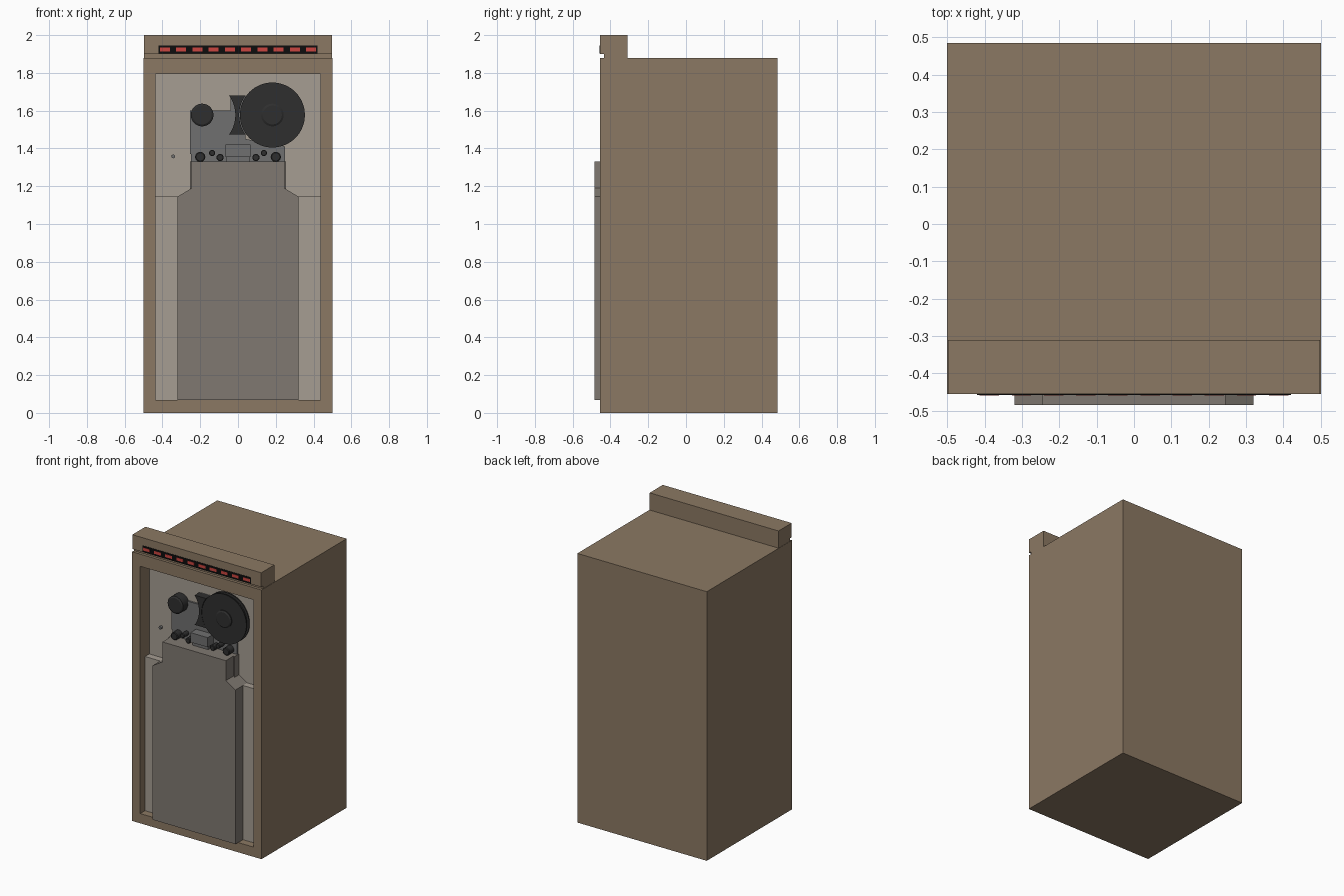
import bpy, bmesh, math
from mathutils import Matrix

if "Cube" in bpy.data.objects:
    bpy.data.objects.remove(bpy.data.objects["Cube"])


def mat(name, r, g, b):
    m = bpy.data.materials.new(name)
    m.diffuse_color = (r, g, b, 1)
    m.use_nodes = True
    m.node_tree.nodes["Principled BSDF"].inputs["Base Color"].default_value = m.diffuse_color
    return m


BROWN = mat("brown", 0.26, 0.19, 0.125)
PALE = mat("pale", 0.38, 0.34, 0.29)
GREY = mat("warm_grey", 0.215, 0.19, 0.165)
PLATE = mat("plate_grey", 0.16, 0.16, 0.16)
DARK = mat("dark", 0.028, 0.028, 0.028)
BLACK = mat("black", 0.004, 0.004, 0.004)
RED = mat("red", 0.6, 0.06, 0.05)


def finish(name, bm, material, smooth=False):
    bmesh.ops.recalc_face_normals(bm, faces=bm.faces)
    me = bpy.data.meshes.new(name)
    bm.to_mesh(me)
    bm.free()
    ob = bpy.data.objects.new(name, me)
    bpy.context.collection.objects.link(ob)
    me.materials.append(material)
    if smooth:
        bpy.ops.object.select_all(action='DESELECT')
        ob.select_set(True)
        bpy.context.view_layer.objects.active = ob
        bpy.ops.object.shade_smooth_by_angle(angle=math.radians(30))
    return ob


def prism(name, pts, y0, y1, material):
    """Extrude an (x, z) outline from y0 to y1."""
    bm = bmesh.new()
    f = bm.faces.new([bm.verts.new((x, y0, z)) for x, z in pts])
    r = bmesh.ops.extrude_face_region(bm, geom=[f])
    for v in r["geom"]:
        if isinstance(v, bmesh.types.BMVert):
            v.co.y = y1
    return finish(name, bm, material)


def box(name, x0, x1, y0, y1, z0, z1, material):
    return prism(name, [(x0, z0), (x1, z0), (x1, z1), (x0, z1)], y0, y1, material)


def lathe(name, x, z, profile, material, n=48):
    """Spin a (radius, y) profile about a front-to-back axis at (x, z)."""
    bm = bmesh.new()
    rings = [[bm.verts.new((x + r * math.cos(2 * math.pi * i / n), y,
                            z + r * math.sin(2 * math.pi * i / n)))
              for i in range(n)] for r, y in profile]
    for a, b in zip(rings, rings[1:]):
        for i in range(n):
            j = (i + 1) % n
            bm.faces.new((a[i], a[j], b[j], b[i]))
    bm.faces.new(rings[0])
    bm.faces.new(rings[-1])
    return finish(name, bm, material, True)


def mirrored(half):
    return half + [(-x, z) for x, z in reversed(half)]


# Cabinet shell with a recessed front
FRONT, BACK = -0.455, 0.485
bm = bmesh.new()
bmesh.ops.create_cube(bm, size=1, matrix=Matrix.Translation((0, (FRONT + BACK) / 2, 0.94))
                      @ Matrix.Diagonal((1, BACK - FRONT, 1.88, 1)))
face = min(bm.faces, key=lambda f: f.calc_center_median().y)
bmesh.ops.inset_region(bm, faces=[face], thickness=0.06)
for v in face.verts:
    v.co.x = math.copysign(0.437, v.co.x)
    v.co.z = 0.068 if v.co.z < 1 else 1.795
r = bmesh.ops.extrude_face_region(bm, geom=[face])
bmesh.ops.delete(bm, geom=[face], context='FACES_ONLY')
for v in r["geom"]:
    if isinstance(v, bmesh.types.BMVert):
        v.co.y = -0.34
finish("cabinet", bm, BROWN)

# Header bar, notched under its front edge
box("header", -0.498, 0.498, FRONT, -0.31, 1.9, 2.0, BROWN)
box("header_foot", -0.498, 0.498, -0.435, -0.31, 1.88, 1.9, BROWN)
box("light_strip", -0.42, 0.42, -0.457, -0.44, 1.902, 1.946, BLACK)
for i in range(10):
    cx = -0.387 + 0.086 * i
    box(f"indicator_light_{i + 1}", cx - 0.026, cx + 0.026, -0.459, -0.45, 1.914, 1.934, RED)

# Recess panels
box("upper_back_panel", -0.437, 0.437, -0.355, -0.34, 1.145, 1.795, PALE)
box("lower_back_panel", -0.437, 0.437, -0.402, -0.34, 0.068, 1.145, PALE)

# Raised column cover with stepped shoulders
prism("column_cover", mirrored([(0.32, 0.068), (0.32, 1.145), (0.245, 1.19), (0.245, 1.33)]),
      -0.485, -0.355, GREY)
prism("column_backing", mirrored([(0.31, 1.145), (0.255, 1.18), (0.255, 1.33)]),
      -0.402, -0.355, GREY)

# Transport plate behind the reels
prism("transport_plate", [(-0.25, 1.33), (0.25, 1.33), (0.25, 1.41), (0.04, 1.45), (0.04, 1.68),
                          (-0.04, 1.68), (-0.04, 1.6), (-0.255, 1.6), (-0.255, 1.37), (-0.25, 1.37)],
      -0.368, -0.355, PLATE)

# Divider with concave sides that follow both reels
RZ, LX, RX = 1.577, -0.19, 0.182
arc = [math.radians(a) for a in range(-36, 37, 6)]
left = [(LX + 0.176 * math.cos(a), RZ + 0.176 * math.sin(a)) for a in arc]
right = [(LX + RX - x, z) for x, z in reversed(left)]
prism("reel_divider", left + right, -0.41, -0.36, DARK)

# Tape reel and hubs
lathe("tape_reel", RX, RZ, [(0.172, -0.413), (0.172, -0.407), (0.155, -0.407), (0.155, -0.382),
                            (0.172, -0.382), (0.172, -0.376)], DARK, 64)
for name, x in (("left_hub", LX), ("right_hub", RX)):
    lathe(name, x, RZ, [(0.05, -0.425), (0.06, -0.419), (0.06, -0.35)], DARK)

# Guide rollers, mirrored either side of the head
for side, s in (("left", -1), ("right", 1)):
    for name, x, z, rad in (("outer", 0.2, 1.355, 0.027), ("upper", 0.137, 1.376, 0.016),
                            ("inner", 0.095, 1.352, 0.019)):
        lathe(f"{side}_{name}_roller", s * x, z, [(rad * 0.8, -0.42), (rad, -0.416), (rad, -0.36)],
              DARK, 24)
lathe("panel_knob", -0.343, 1.358, [(0.01, -0.372), (0.01, -0.35)], PLATE, 16)

# Read head
box("read_head", -0.067, 0.067, -0.43, -0.36, 1.355, 1.422, PLATE)
prism("head_base", mirrored([(0.06, 1.325), (0.06, 1.355)]), -0.415, -0.36, PLATE)
